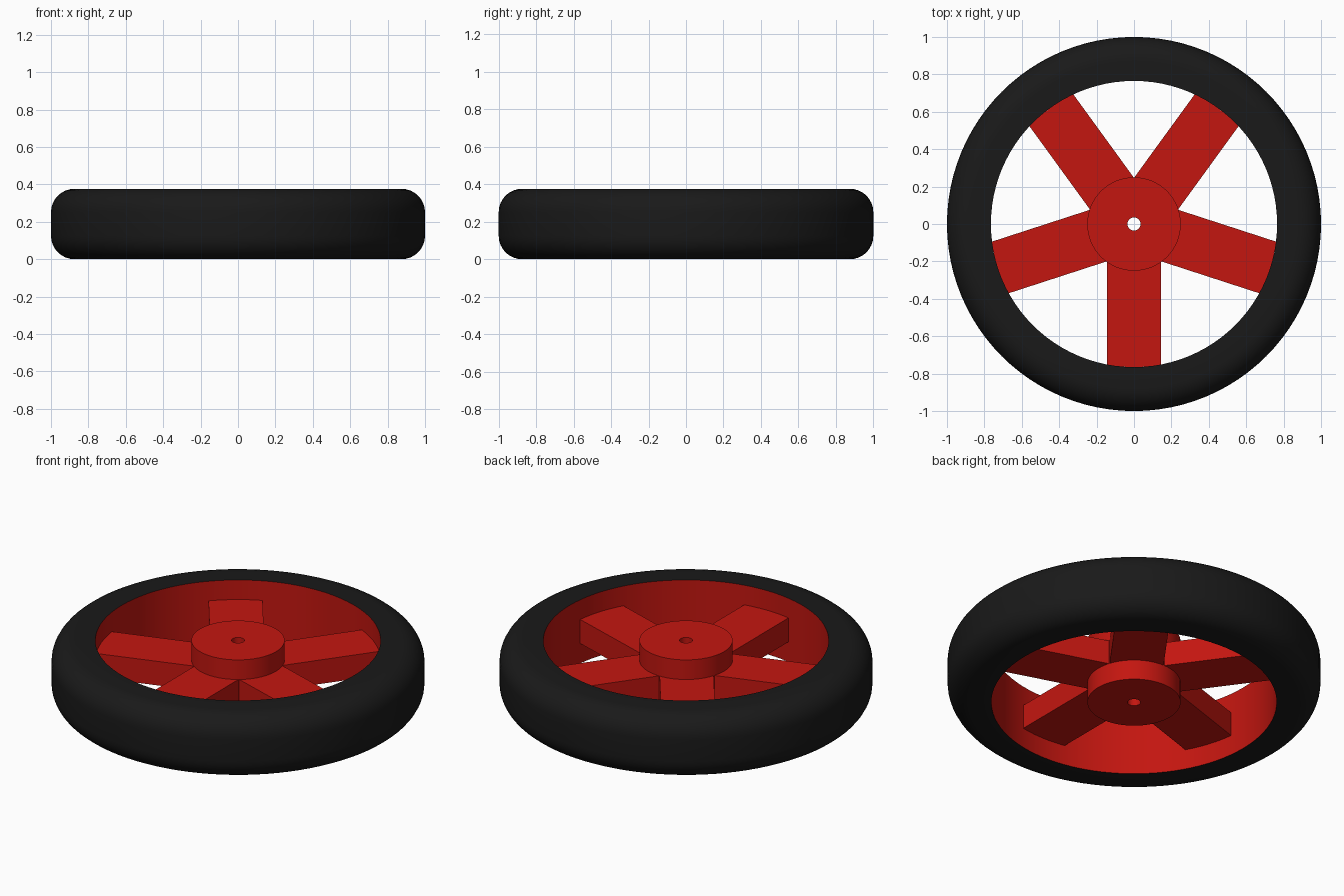
import bpy, bmesh
from math import sin, cos, pi, radians, asin

if "Cube" in bpy.data.objects:
    bpy.data.objects.remove(bpy.data.objects["Cube"])

H = 0.376          # wheel width
R_IN = 0.765       # inner radius of the rim
HUB_R, HOLE_R = 0.25, 0.035
HALF_W = 0.145     # half spoke width
Z0, Z1 = 0.118, 0.26

def material(name, color):
    m = bpy.data.materials.new(name)
    m.diffuse_color = color
    m.use_nodes = True
    m.node_tree.nodes["Principled BSDF"].inputs["Base Color"].default_value = m.diffuse_color
    return m

BLACK = material("rubber", (0.01, 0.01, 0.01, 1))
RED = material("red_paint", (0.55, 0.008, 0.005, 1))

def finish(name, bm, mat, angle=30):
    bmesh.ops.recalc_face_normals(bm, faces=bm.faces)
    me = bpy.data.meshes.new(name)
    bm.to_mesh(me)
    bm.free()
    me.materials.append(mat)
    ob = bpy.data.objects.new(name, me)
    bpy.context.collection.objects.link(ob)
    bpy.context.view_layer.objects.active = ob
    ob.select_set(True)
    bpy.ops.object.shade_smooth_by_angle(angle=radians(angle))
    ob.select_set(False)
    return ob

def lathe(name, profile, mat, n=96, closed=True):
    """Revolve an (r, z) profile about z."""
    bm = bmesh.new()
    rings = [[bm.verts.new((r * cos(2 * pi * i / n), r * sin(2 * pi * i / n), z))
              for r, z in profile] for i in range(n)]
    k = len(profile)
    for i in range(n):
        a, b = rings[i], rings[(i + 1) % n]
        for j in range(k if closed else k - 1):
            bm.faces.new((a[j], b[j], b[(j + 1) % k], a[(j + 1) % k]))
    return finish(name, bm, mat)

# tire: rounded outer shoulders, open where the rim sits
C = 0.125
arc = [i * pi / 2 / 8 for i in range(9)]
tire = [(R_IN, 0)]
tire += [(1 - C + C * sin(t), C - C * cos(t)) for t in arc]
tire += [(1 - C + C * cos(t), H - C + C * sin(t)) for t in arc]
tire += [(R_IN, H)]
lathe("tire", tire, BLACK, closed=False)

# rim band lining the tire
lathe("rim", [(R_IN, 0), (R_IN, H)], RED, closed=False)

# hub with axle hole
lathe("hub", [(HOLE_R, 0), (HUB_R, 0), (HUB_R, H), (HOLE_R, H)], RED, n=64)

# five spokes with outer ends curved to the rim
half = asin(HALF_W / R_IN)
for s in range(5):
    a = radians(-90 + 72 * s)
    pts = [(0.19, HALF_W), (0.19, -HALF_W)]
    pts += [(R_IN * cos(t), R_IN * sin(t)) for t in [half * (i / 4 - 1) for i in range(9)]]
    pts = [(x * cos(a) - y * sin(a), x * sin(a) + y * cos(a)) for x, y in pts]
    bm = bmesh.new()
    base = bm.faces.new([bm.verts.new((x, y, Z0)) for x, y in pts])
    top = bmesh.ops.extrude_face_region(bm, geom=[base], use_keep_orig=True)["geom"]
    bmesh.ops.translate(bm, vec=(0, 0, Z1 - Z0),
                        verts=[v for v in top if isinstance(v, bmesh.types.BMVert)])
    finish(f"spoke_{s + 1}", bm, RED)
